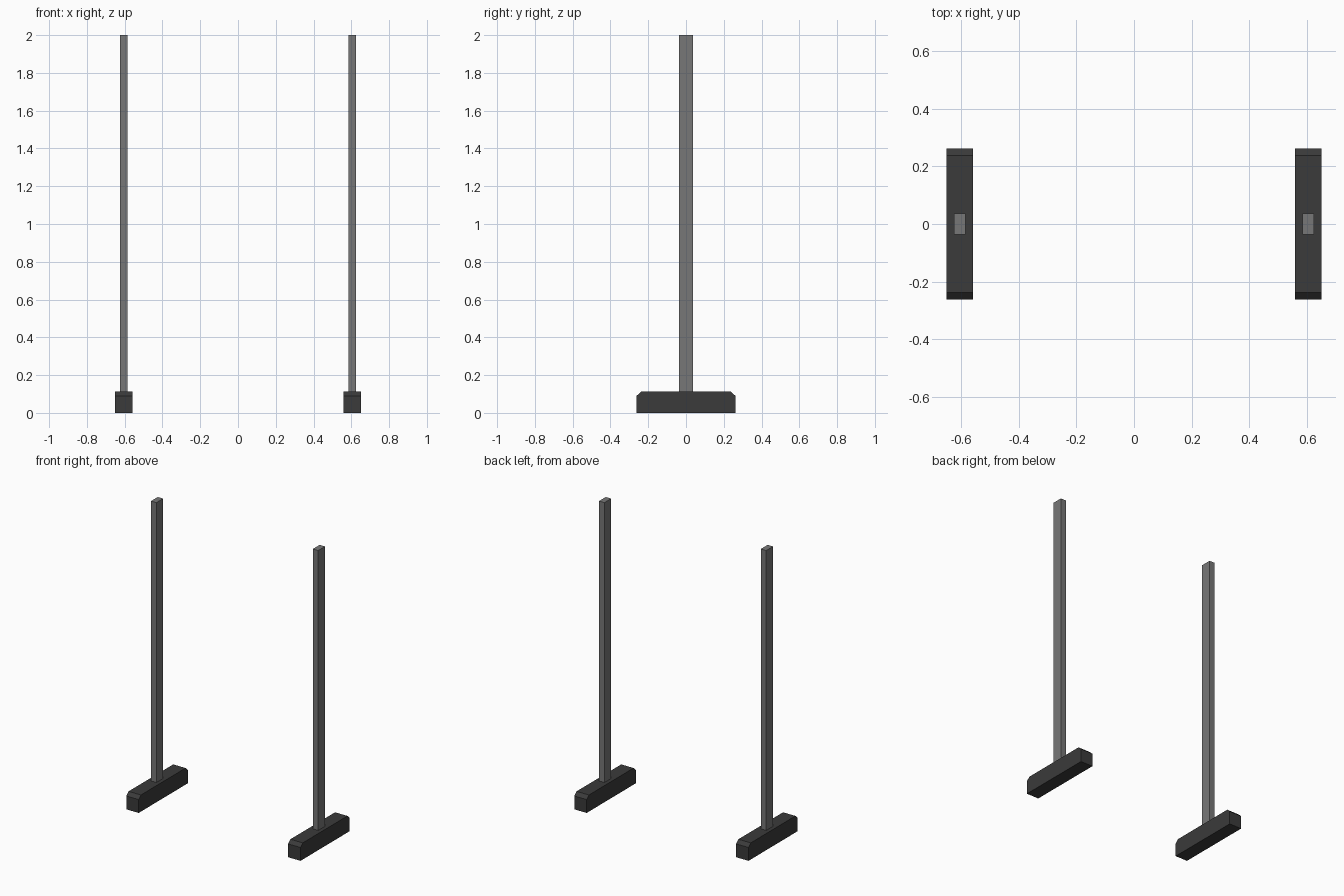
import bpy, bmesh

if "Cube" in bpy.data.objects:
    bpy.data.objects.remove(bpy.data.objects["Cube"])


def material(name, v):
    m = bpy.data.materials.new(name)
    m.diffuse_color = (v, v, v, 1)
    m.use_nodes = True
    m.node_tree.nodes["Principled BSDF"].inputs["Base Color"].default_value = m.diffuse_color
    return m


grey = material("mid grey", 0.185)
dark = material("dark grey", 0.043)

X = 0.604               # distance of each stand from the centre
FOOT_H = 0.112


def extrude_profile(name, profile, x, width, mat):
    """Extrude a (y, z) profile along x, centred on x."""
    bm = bmesh.new()
    face = bm.faces.new([bm.verts.new((-width / 2, y, z)) for y, z in profile])
    ext = bmesh.ops.extrude_face_region(bm, geom=[face])
    verts = [v for v in ext["geom"] if isinstance(v, bmesh.types.BMVert)]
    bmesh.ops.translate(bm, verts=verts, vec=(width, 0, 0))
    bmesh.ops.recalc_face_normals(bm, faces=bm.faces)
    me = bpy.data.meshes.new(name)
    bm.to_mesh(me)
    bm.free()
    me.materials.append(mat)
    ob = bpy.data.objects.new(name, me)
    ob.location.x = x
    bpy.context.collection.objects.link(ob)


# Foot: long block with chamfered upper ends
foot = [(-0.262, 0), (0.262, 0), (0.262, 0.09), (0.238, FOOT_H),
        (-0.238, FOOT_H), (-0.262, 0.09)]
# Post: plain upright bar standing on the foot
post = [(-0.036, FOOT_H), (0.036, FOOT_H), (0.036, 2), (-0.036, 2)]

for side, s in (("left", -1), ("right", 1)):
    extrude_profile(side + "_foot", foot, s * X, 0.092, dark)
    extrude_profile(side + "_post", post, s * X, 0.04, grey)
